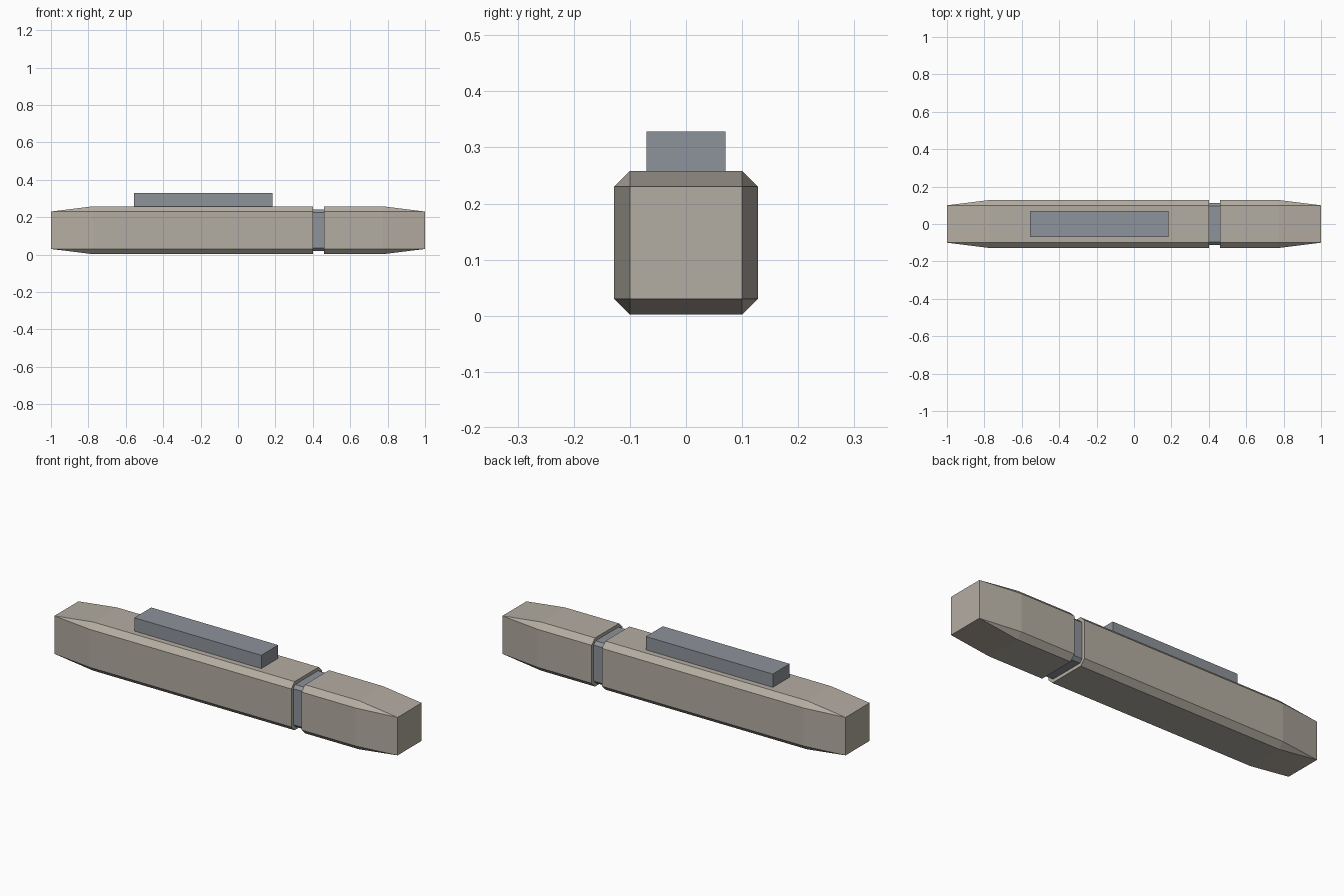
import bpy, bmesh

if "Cube" in bpy.data.objects:
    bpy.data.objects.remove(bpy.data.objects["Cube"])

ZC = 0.13  # height of the long axis


def material(name, rgb):
    m = bpy.data.materials.new(name)
    m.diffuse_color = (*rgb, 1.0)
    m.use_nodes = True
    m.node_tree.nodes["Principled BSDF"].inputs["Base Color"].default_value = m.diffuse_color
    return m


TAN = material("warm_grey_shell", (0.456, 0.418, 0.361))
STEEL = material("blue_grey_metal", (0.27, 0.29, 0.325))


def octagon(half, flat):
    """Square section with chamfered corners; flat == half gives a plain square."""
    return [(half, -flat), (half, flat), (flat, half), (-flat, half),
            (-half, flat), (-half, -flat), (-flat, -half), (flat, -half)]


def loft(name, stations, mat):
    """Skin octagonal sections given as (x, half size, half flat) and cap both ends."""
    bm = bmesh.new()
    rings = [[bm.verts.new((x, y, ZC + z)) for y, z in octagon(h, f)]
             for x, h, f in stations]
    for a, b in zip(rings, rings[1:]):
        for i in range(8):
            j = (i + 1) % 8
            bm.faces.new((a[i], a[j], b[j], b[i]))
    bm.faces.new(rings[0])
    bm.faces.new(rings[-1])
    # square tips: chamfers close to a point
    bmesh.ops.remove_doubles(bm, verts=bm.verts[:], dist=1e-5)
    bmesh.ops.recalc_face_normals(bm, faces=bm.faces[:])
    finish(name, bm, mat)


def finish(name, bm, mat):
    me = bpy.data.meshes.new(name)
    bm.to_mesh(me)
    bm.free()
    me.materials.append(mat)
    bpy.context.collection.objects.link(bpy.data.objects.new(name, me))


# Main barrel and cap, each tapering to a square tip
loft("barrel", [(-1, 0.1, 0.1), (-0.775, 0.128, 0.1), (0.4, 0.128, 0.1)], TAN)
loft("cap", [(0.46, 0.128, 0.1), (0.775, 0.128, 0.1), (1, 0.1, 0.1)], TAN)

# Recessed collar in the gap
loft("collar", [(0.39, 0.111, 0.095), (0.47, 0.111, 0.095)], STEEL)

# Clip bar on top
bm = bmesh.new()
bmesh.ops.create_cube(bm, size=1)
bmesh.ops.scale(bm, vec=(0.74, 0.141, 0.08), verts=bm.verts[:])
bmesh.ops.translate(bm, vec=(-0.185, 0, 0.288), verts=bm.verts[:])
finish("clip_bar", bm, STEEL)
